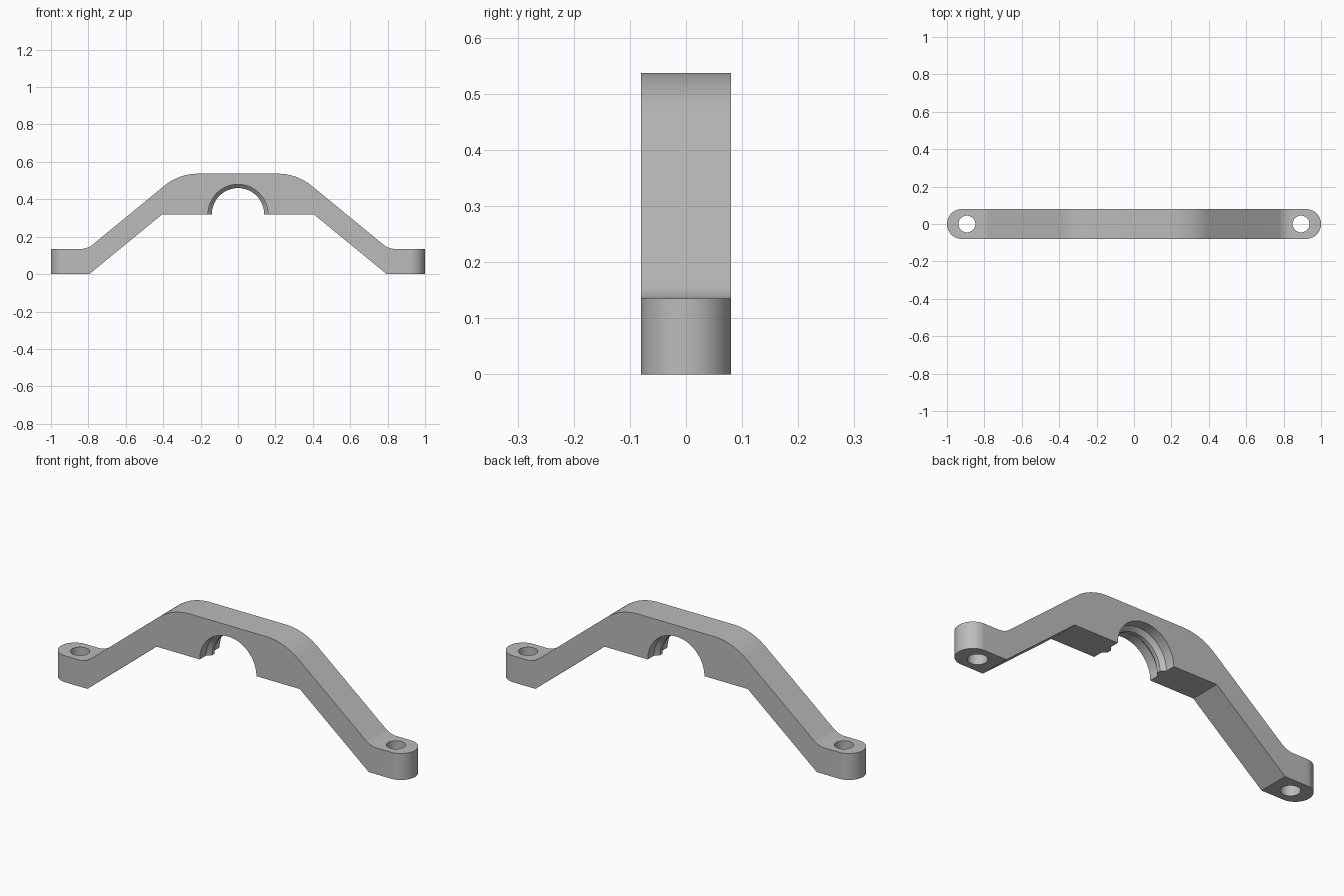
import bpy, bmesh
from math import pi, cos, sin, tan, radians
from mathutils import Vector, Matrix

cube = bpy.data.objects.get("Cube")
if cube:
    bpy.data.objects.remove(cube, do_unlink=True)

HALF_DEPTH = 0.08
BORE_Z = 0.32

grey = bpy.data.materials.new("plain grey")
grey.use_nodes = True
grey.diffuse_color = (0.5, 0.5, 0.5, 1)
grey.node_tree.nodes["Principled BSDF"].inputs["Base Color"].default_value = (0.5, 0.5, 0.5, 1)


def make_object(name, bm):
    bmesh.ops.recalc_face_normals(bm, faces=bm.faces)
    mesh = bpy.data.meshes.new(name)
    bm.to_mesh(mesh)
    bm.free()
    mesh.materials.append(grey)
    obj = bpy.data.objects.new(name, mesh)
    bpy.context.collection.objects.link(obj)
    return obj


def prism(name, points, direction):
    """Extrude a closed outline along a direction."""
    bm = bmesh.new()
    face = bm.faces.new([bm.verts.new(p) for p in points])
    ext = bmesh.ops.extrude_face_region(bm, geom=[face])
    verts = [g for g in ext["geom"] if isinstance(g, bmesh.types.BMVert)]
    bmesh.ops.translate(bm, verts=verts, vec=direction)
    return make_object(name, bm)


def fillet(before, corner, after, radius, steps=14):
    """Points of an arc that rounds one corner of an outline."""
    b, c, a = Vector(before), Vector(corner), Vector(after)
    u, v = (b - c).normalized(), (a - c).normalized()
    half = u.angle(v) / 2
    centre = c + (u + v).normalized() * radius / sin(half)
    start = c + u * radius / tan(half) - centre
    end = c + v * radius / tan(half) - centre
    arc = start.angle(end)
    return [centre + (start * sin(arc * (1 - i / steps)) + end * sin(arc * i / steps)) / sin(arc)
            for i in range(steps + 1)]


def cut(target, cutter, operation):
    mod = target.modifiers.new("cut", 'BOOLEAN')
    mod.operation, mod.solver, mod.object = operation, 'EXACT', cutter
    bpy.context.view_layer.update()
    graph = bpy.context.evaluated_depsgraph_get()
    mesh = bpy.data.meshes.new_from_object(target.evaluated_get(graph))
    target.modifiers.clear()
    target.data = mesh
    bpy.data.objects.remove(cutter, do_unlink=True)


# Side profile: bottom, foot, sloped arm, raised middle
foot, knee = (1.02, 0.135), (0.805, 0.135)
shoulder, middle = (0.315, 0.537), (0, 0.537)
half = [Vector((0.405, BORE_Z)), Vector((0.795, 0)), Vector((1.02, 0)), Vector(foot)]
half += fillet(foot, knee, shoulder, 0.1)
half += fillet(knee, shoulder, middle, 0.28, 20)
outline = half + [Vector((-p.x, p.y)) for p in reversed(half)]
bracket = prism("bracket", [(p.x, -HALF_DEPTH, p.y) for p in outline], (0, 2 * HALF_DEPTH, 0))

# Round the foot ends in plan
plan = []
for side in (1, -1):
    for i in range(33):
        a = -pi / 2 + pi * i / 32
        plan.append((side * (0.92 + HALF_DEPTH * cos(a)), side * HALF_DEPTH * sin(a), -0.1))
cut(bracket, prism("plan_cutter", plan, (0, 0, 1)), 'INTERSECT')

# Bolt holes through the feet
for side in (1, -1):
    ring = [(side * 0.893 + 0.045 * cos(a), 0.045 * sin(a), -0.1)
            for a in (2 * pi * i / 40 for i in range(40))]
    cut(bracket, prism("hole_cutter", ring, (0, 0, 0.5)), 'DIFFERENCE')

# Half-round bore with a narrow raised rib inside
bm = bmesh.new()
profile = [(0, -0.1), (0.16, -0.1), (0.16, -0.03), (0.14, -0.01),
           (0.14, 0.01), (0.16, 0.03), (0.16, 0.1), (0, 0.1)]
verts = [bm.verts.new((r, y, BORE_Z)) for r, y in profile]
edges = [bm.edges.new(pair) for pair in zip(verts, verts[1:])]
bmesh.ops.spin(bm, geom=verts + edges, cent=(0, 0, BORE_Z), axis=(0, 1, 0),
               angle=2 * pi, steps=64, use_merge=False)
bmesh.ops.remove_doubles(bm, verts=bm.verts, dist=1e-5)
cut(bracket, make_object("bore_cutter", bm), 'DIFFERENCE')

# Smooth shading with crisp edges
bpy.ops.object.select_all(action='DESELECT')
bracket.select_set(True)
bpy.context.view_layer.objects.active = bracket
bpy.ops.object.shade_smooth_by_angle(angle=radians(30))
